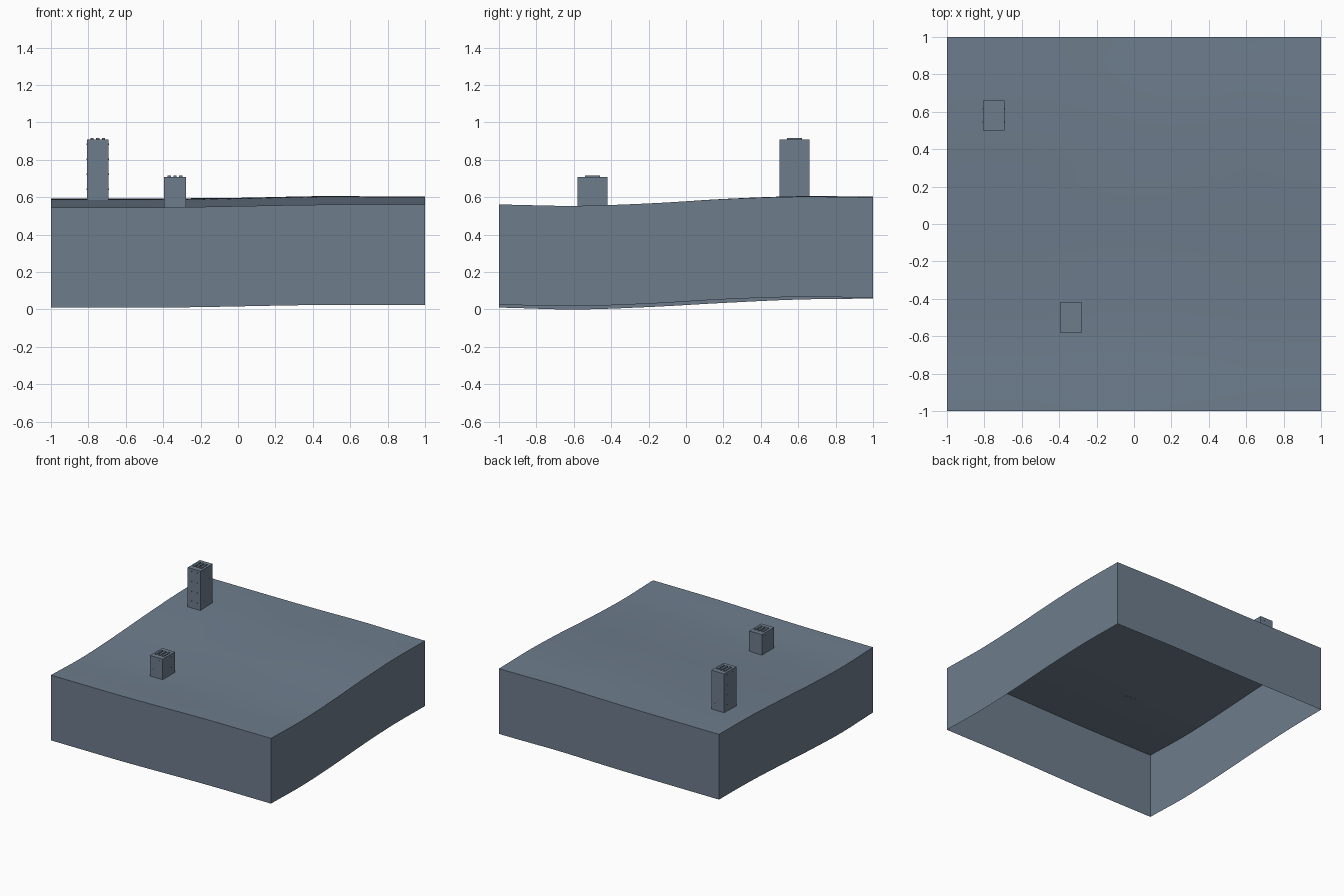
import bpy
import bmesh
import math
from mathutils import Matrix

cube = bpy.data.objects.get("Cube")
if cube:
    bpy.data.objects.remove(cube)

SLATE = (0.155, 0.205, 0.265, 1)
slate = bpy.data.materials.new("slate blue grey")
slate.use_nodes = True
slate.diffuse_color = SLATE
slate.node_tree.nodes["Principled BSDF"].inputs["Base Color"].default_value = SLATE

WALL = 0.536   # depth of the ground's skirt
CELLS = 40     # terrain grid resolution

# Skirt foot heights from front to back along each side edge: (y, z)
RIGHT_EDGE = [(-1, .010), (-.6, 0), (-.2, .013), (.2, .035), (.6, .053), (1, .058)]
LEFT_EDGE = [(-1, .025), (-.6, .018), (-.2, .031), (.2, .054), (.6, .067), (1, .063)]


def smooth_profile(points, y):
    """Smooth curve through evenly spaced points."""
    step = points[1][0] - points[0][0]
    t = (y - points[0][0]) / step
    i = min(int(t), len(points) - 2)
    t -= i
    z = [points[max(0, min(len(points) - 1, i + k))][1] for k in (-1, 0, 1, 2)]
    return 0.5 * (2 * z[1] + (z[2] - z[0]) * t
                  + (2 * z[0] - 5 * z[1] + 4 * z[2] - z[3]) * t ** 2
                  + (3 * (z[1] - z[2]) + z[3] - z[0]) * t ** 3)


def foot_height(x, y):
    t = max(0, min(1, (x + 0.5) / 1.1))
    blend = t * t * (3 - 2 * t)
    low, high = smooth_profile(RIGHT_EDGE, y), smooth_profile(LEFT_EDGE, y)
    # gentle crest towards the back
    crest = 0.005 * max(0, y) * math.exp(-((x - 0.45) / 0.3) ** 2)
    return low + (high - low) * blend + crest


def add_object(name, bm):
    mesh = bpy.data.meshes.new(name)
    bm.to_mesh(mesh)
    bm.free()
    mesh.materials.append(slate)
    obj = bpy.data.objects.new(name, mesh)
    bpy.context.collection.objects.link(obj)
    return obj


def add_box(bm, centre, size):
    bmesh.ops.create_cube(bm, size=1, matrix=Matrix.Translation(centre)
                          @ Matrix.Diagonal((*size, 1)))


# Ground: rolling top sheet with an open-bottomed skirt
bm = bmesh.new()
bmesh.ops.create_grid(bm, x_segments=CELLS, y_segments=CELLS, size=1)
for v in bm.verts:
    v.co.z = foot_height(v.co.x, v.co.y) + WALL
rim = [e for e in bm.edges if e.is_boundary]
skirt = bmesh.ops.extrude_edge_only(bm, edges=rim)["geom"]
bmesh.ops.translate(bm, vec=(0, 0, -WALL),
                    verts=[g for g in skirt if isinstance(g, bmesh.types.BMVert)])
bmesh.ops.recalc_face_normals(bm, faces=bm.faces)
if max(bm.faces, key=lambda f: f.calc_center_median().z).normal.z < 0:
    bmesh.ops.reverse_faces(bm, faces=bm.faces)
ground = add_object("ground", bm)
bpy.context.view_layer.objects.active = ground
ground.select_set(True)
bpy.ops.object.shade_smooth_by_angle(angle=math.radians(30))
ground.select_set(False)


def add_tower(name, x, y, base, top):
    """Plain block with roof fins and small wall vents."""
    width, depth = 0.116, 0.158
    bm = bmesh.new()
    add_box(bm, (x, y, (base + top) / 2), (width, depth, top - base))
    add_object(name, bm)

    bm = bmesh.new()
    for k in (-1, 0, 1):
        add_box(bm, (x + k * 0.031, y, top + 0.003), (0.017, 0.08, 0.008))
    add_object(name + "_roof_fins", bm)

    bm = bmesh.new()
    rows = int((top - base) / 0.07)
    for row in range(rows):
        z = base + (row + 0.7) * (top - base) / rows
        for side in (-1, 1):
            add_box(bm, (x + side * 0.025, y, z), (0.008, depth + 0.002, 0.008))
            add_box(bm, (x, y + side * 0.035, z), (width + 0.002, 0.008, 0.008))
    add_object(name + "_wall_vents", bm)


add_tower("short_tower", -0.337, -0.5, 0.54, 0.709)
add_tower("tall_tower", -0.75, 0.58, 0.585, 0.909)
